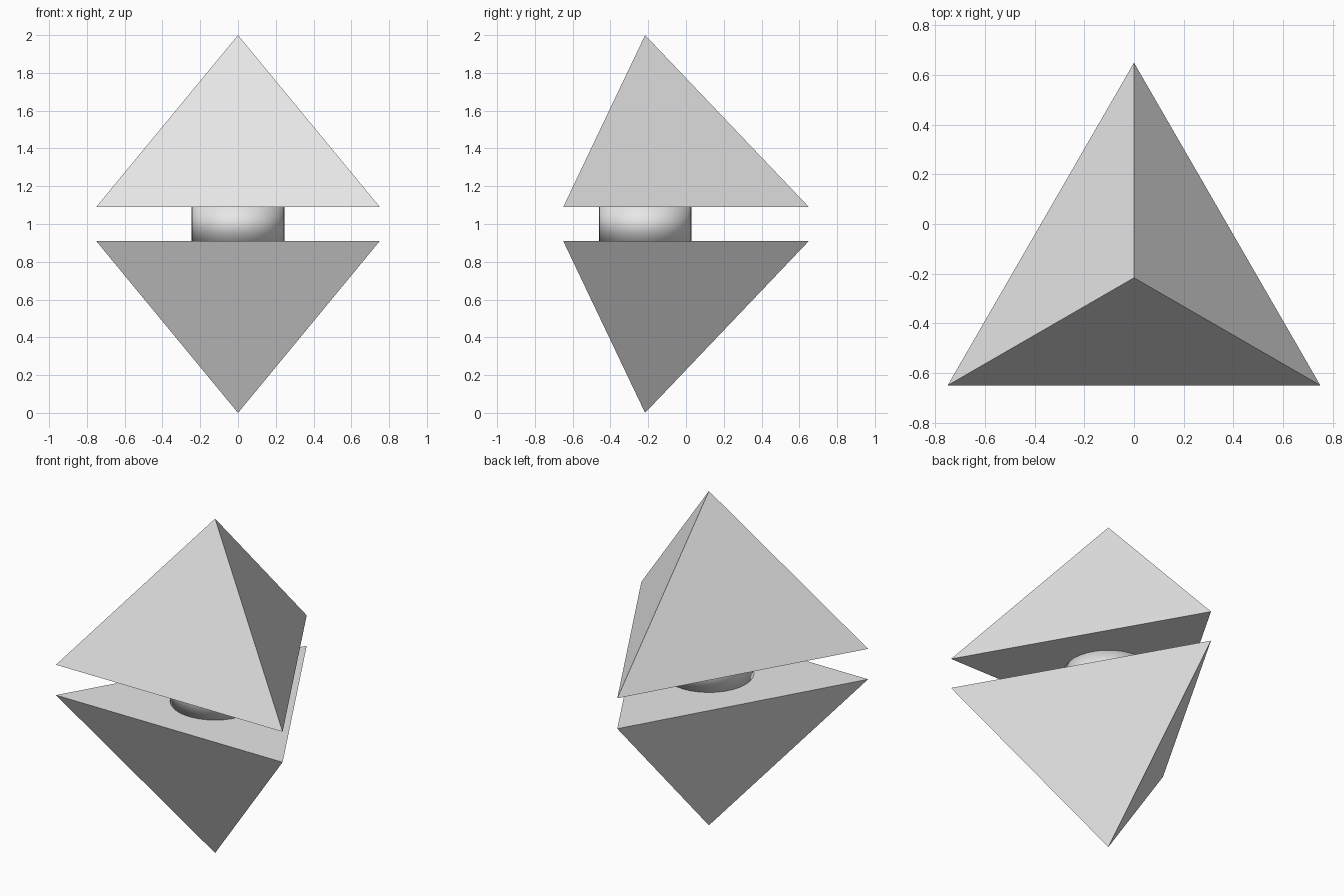
import bpy
import math

if "Cube" in bpy.data.objects:
    bpy.data.objects.remove(bpy.data.objects["Cube"])

CENTRE_Y = -0.2165   # shared vertical axis of all parts
RADIUS = 0.866       # circumradius of the triangular bases
GAP = 0.091          # half of the gap between the pyramids

grey = bpy.data.materials.new("light grey")
grey.diffuse_color = (0.8, 0.8, 0.8, 1.0)
grey.use_nodes = True
grey.node_tree.nodes["Principled BSDF"].inputs["Base Color"].default_value = grey.diffuse_color


def pyramid(name, base_z, tip_z):
    """Three-sided pyramid with one base edge towards the front."""
    corners = []
    for i in range(3):
        a = math.radians(90 + 120 * i)
        corners.append((RADIUS * math.cos(a),
                        CENTRE_Y + RADIUS * math.sin(a), base_z))
    faces = [(0, 1, 3), (1, 2, 3), (2, 0, 3), (2, 1, 0)]
    if tip_z < base_z:
        faces = [f[::-1] for f in faces]
    mesh = bpy.data.meshes.new(name)
    mesh.from_pydata(corners + [(0, CENTRE_Y, tip_z)], [], faces)
    mesh.materials.append(grey)
    obj = bpy.data.objects.new(name, mesh)
    bpy.context.collection.objects.link(obj)
    return obj


# Upper and lower pyramids, base to base
pyramid("upper_pyramid", 1 + GAP, 2)
pyramid("lower_pyramid", 1 - GAP, 0)

# Short smooth connecting post in the gap
bpy.ops.mesh.primitive_cylinder_add(
    vertices=32, radius=0.245, depth=2 * GAP + 0.004,
    location=(0, CENTRE_Y, 1))
post = bpy.context.object
post.name = "connecting_post"
post.data.materials.append(grey)
bpy.ops.object.shade_smooth()
